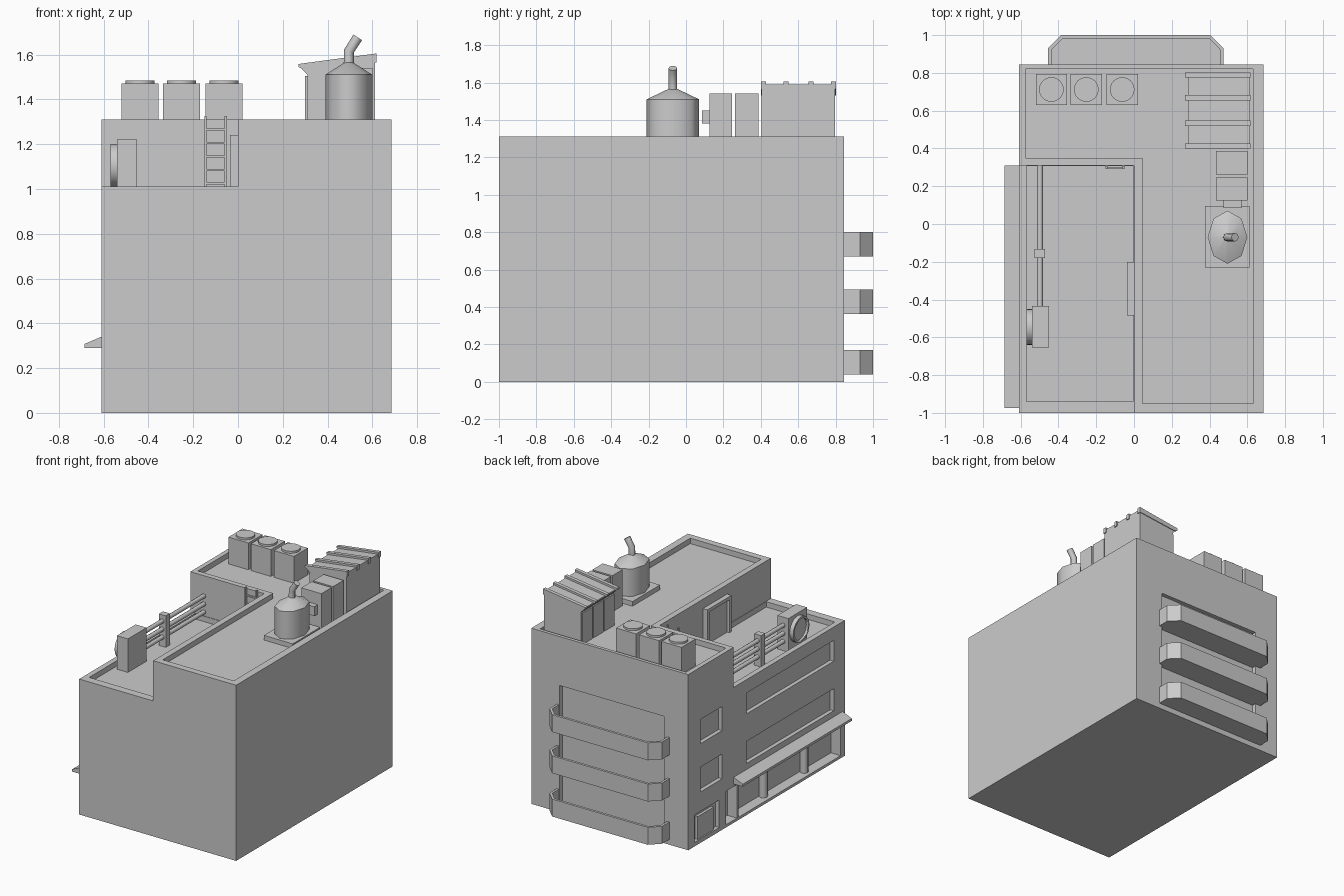
import bpy, bmesh, math
from mathutils import Vector

if "Cube" in bpy.data.objects:
    bpy.data.objects.remove(bpy.data.objects["Cube"])


def mesh_obj(name, bm):
    bmesh.ops.recalc_face_normals(bm, faces=bm.faces[:])
    me = bpy.data.meshes.new(name)
    bm.to_mesh(me)
    bm.free()
    ob = bpy.data.objects.new(name, me)
    bpy.context.collection.objects.link(ob)
    return ob


def prism(name, pts, a, b, axis='z'):
    """Extrude a 2D profile from a to b: axis z uses (x,y), axis y uses (x,z)."""
    bm = bmesh.new()
    put = (lambda p, t: (p[0], p[1], t)) if axis == 'z' else (lambda p, t: (p[0], t, p[1]))
    lo = [bm.verts.new(put(p, a)) for p in pts]
    hi = [bm.verts.new(put(p, b)) for p in pts]
    bm.faces.new(lo)
    bm.faces.new(hi)
    for i in range(len(pts)):
        j = (i + 1) % len(pts)
        bm.faces.new((lo[i], lo[j], hi[j], hi[i]))
    return mesh_obj(name, bm)


def box(name, x0, x1, y0, y1, z0, z1):
    return prism(name, [(x0, y0), (x1, y0), (x1, y1), (x0, y1)], z0, z1)


def rod(name, p, q, r, n=12, r2=None, smooth=True):
    p, q = Vector(p), Vector(q)
    bm = bmesh.new()
    bmesh.ops.create_cone(bm, cap_ends=True, segments=n, radius1=r,
                          radius2=r if r2 is None else r2, depth=(q - p).length)
    ob = mesh_obj(name, bm)
    ob.location = (p + q) / 2
    ob.rotation_euler = (q - p).to_track_quat('Z', 'Y').to_euler()
    if smooth:
        bpy.ops.object.select_all(action='DESELECT')
        bpy.context.view_layer.objects.active = ob
        ob.select_set(True)
        bpy.ops.object.shade_smooth_by_angle(angle=math.radians(50))
    return ob


def cut(target, cutter):
    cutter.hide_render = True
    m = target.modifiers.new("cut", 'BOOLEAN')
    m.operation, m.solver, m.object = 'DIFFERENCE', 'EXACT', cutter
    bpy.context.view_layer.objects.active = target
    bpy.ops.object.modifier_apply(modifier=m.name)
    bpy.data.objects.remove(cutter)


L, R, F, B = -0.61, 0.685, -1.0, 0.845

# Building mass with stepped roof
body = box("building", L, R, F, B, 0, 1.31)
cut(body, box("step", -0.8, 0, -1.2, 0.31, 1.01, 1.5))
cut(body, box("low_roof", -0.57, -0.004, -0.94, 0.306, 0.97, 1.2))
cut(body, prism("high_roof", [(0.045, -0.95), (0.63, -0.95), (0.63, 0.82),
                              (-0.575, 0.82), (-0.575, 0.35), (0.045, 0.35)], 1.27, 1.5))
# Left wall openings: (y0, y1, z0, z1, depth)
for y0, y1, z0, z1, d in [(-0.87, 0.16, 0.755, 0.91, 0.03), (-0.87, 0.16, 0.385, 0.55, 0.03),
                          (0.445, 0.70, 0.74, 0.92, 0.03), (0.445, 0.70, 0.38, 0.565, 0.03),
                          (0.48, 0.77, 0.03, 0.235, 0.03), (0.27, 0.40, 0.02, 0.27, 0.08),
                          (-0.95, 0.25, 0.02, 0.285, 0.08)]:
    cut(body, box("opening", L - 0.1, L + d, y0, y1, z0, z1))
# Back wall recess
cut(body, box("back_recess", -0.41, 0.45, B - 0.03, 1.1, 0.04, 0.945))

# Window panel in the ground floor opening
box("side_door", -0.60, -0.57, 0.53, 0.72, 0.03, 0.20)

# Shop front: columns and awning
for y in (-0.60, -0.12):
    rod("shop_column", (-0.555, y, 0), (-0.555, y, 0.29), 0.03, 8)
prism("awning", [(-0.685, 0.29), (L + 0.01, 0.29), (L + 0.01, 0.34), (L, 0.34), (-0.685, 0.308)],
      -0.975, 0.31, 'y')

# Balconies on the back
outer = [(-0.455, 0.81), (-0.455, 0.93), (-0.385, 1.0), (0.405, 1.0), (0.475, 0.93), (0.475, 0.81)]
inner = [(-0.437, 0.75), (-0.437, 0.922), (-0.378, 0.982), (0.398, 0.982), (0.457, 0.922), (0.457, 0.75)]
for z in (0.04, 0.363, 0.67):
    bal = prism("balcony", outer, z, z + 0.13)
    cut(bal, prism("balcony_hollow", inner, z + 0.02, z + 0.3))

# Three rooftop coolers with round lids
for x in (-0.4375, -0.2525, -0.0625):
    box("cooler", x - 0.0825, x + 0.0825, 0.63, 0.795, 1.27, 1.47)
    rod("cooler_fan", (x, 0.712, 1.46), (x, 0.712, 1.485), 0.065, 24)

# Shed with sloping ribbed roof
prism("shed", [(0.31, 1.27), (0.612, 1.27), (0.612, 1.59), (0.285, 1.545), (0.285, 1.535), (0.31, 1.51)],
      0.405, 0.797, 'y')
for i in range(3):
    y = 0.412 + i * 0.13
    box("shed_panel", 0.30, 0.312, y, y + 0.118, 1.27, 1.505)
for y in (0.40, 0.52, 0.655, 0.775):
    prism("shed_rib", [(0.27, 1.545), (0.30, 1.53), (0.618, 1.565), (0.618, 1.605), (0.27, 1.558)],
          y, y + 0.027, 'y')

# Machine boxes behind the tank
box("machine_front", 0.435, 0.60, 0.125, 0.247, 1.27, 1.54)
box("machine_back", 0.435, 0.60, 0.263, 0.387, 1.27, 1.54)
box("machine_duct", 0.475, 0.57, 0.085, 0.13, 1.38, 1.45)

# Oval tank, conical lid and bent chimney
box("tank_pad", 0.375, 0.612, -0.23, 0.095, 1.27, 1.305)
tank = rod("tank", (0.495, -0.07, 1.30), (0.495, -0.07, 1.51), 0.14, 8)
lid = rod("tank_lid", (0.495, -0.07, 1.51), (0.495, -0.07, 1.565), 0.14, 8, 0.025)
for ob in (tank, lid):
    ob.rotation_euler = (0, 0, 0)
    ob.scale = (0.75, 1, 1)
path = [(0.495, -0.07, 1.55), (0.495, -0.07, 1.615), (0.535, -0.07, 1.677)]
cu = bpy.data.curves.new("chimney", 'CURVE')
cu.dimensions = '3D'
cu.bevel_depth, cu.bevel_resolution, cu.use_fill_caps = 0.023, 2, True
sp = cu.splines.new('POLY')
sp.points.add(2)
for pt, co in zip(sp.points, path):
    pt.co = (*co, 1)
bpy.context.collection.objects.link(bpy.data.objects.new("chimney", cu))

# Fan unit, pipes and bracket on the low roof
box("fan_unit", -0.54, -0.45, -0.655, -0.435, 0.97, 1.22)
fan = rod("fan_ring", (-0.57, -0.545, 1.105), (-0.53, -0.545, 1.105), 0.095, 24)
cut(fan, rod("fan_hole", (-0.60, -0.545, 1.105), (-0.555, -0.545, 1.105), 0.08, 24))
for z in (1.04, 1.10, 1.16):
    rod("roof_pipe", (-0.498, -0.45, z), (-0.498, 0.315, z), 0.016, 8)
box("pipe_bracket", -0.527, -0.47, -0.18, -0.132, 0.97, 1.205)

# Ladder
for x in (-0.145, -0.055):
    box("ladder_rail", x - 0.005, x + 0.005, 0.29, 0.306, 0.97, 1.325)
for i in range(6):
    z = 1.025 + i * 0.06
    if z < 1.3:
        box("ladder_rung", -0.145, -0.055, 0.293, 0.303, z - 0.005, z + 0.005)

# Roof door with raised frame
door = box("roof_door", -0.036, 0.005, -0.485, -0.20, 0.97, 1.24)
cut(door, box("door_hollow", -0.1, -0.018, -0.46, -0.225, 0.96, 1.215))
